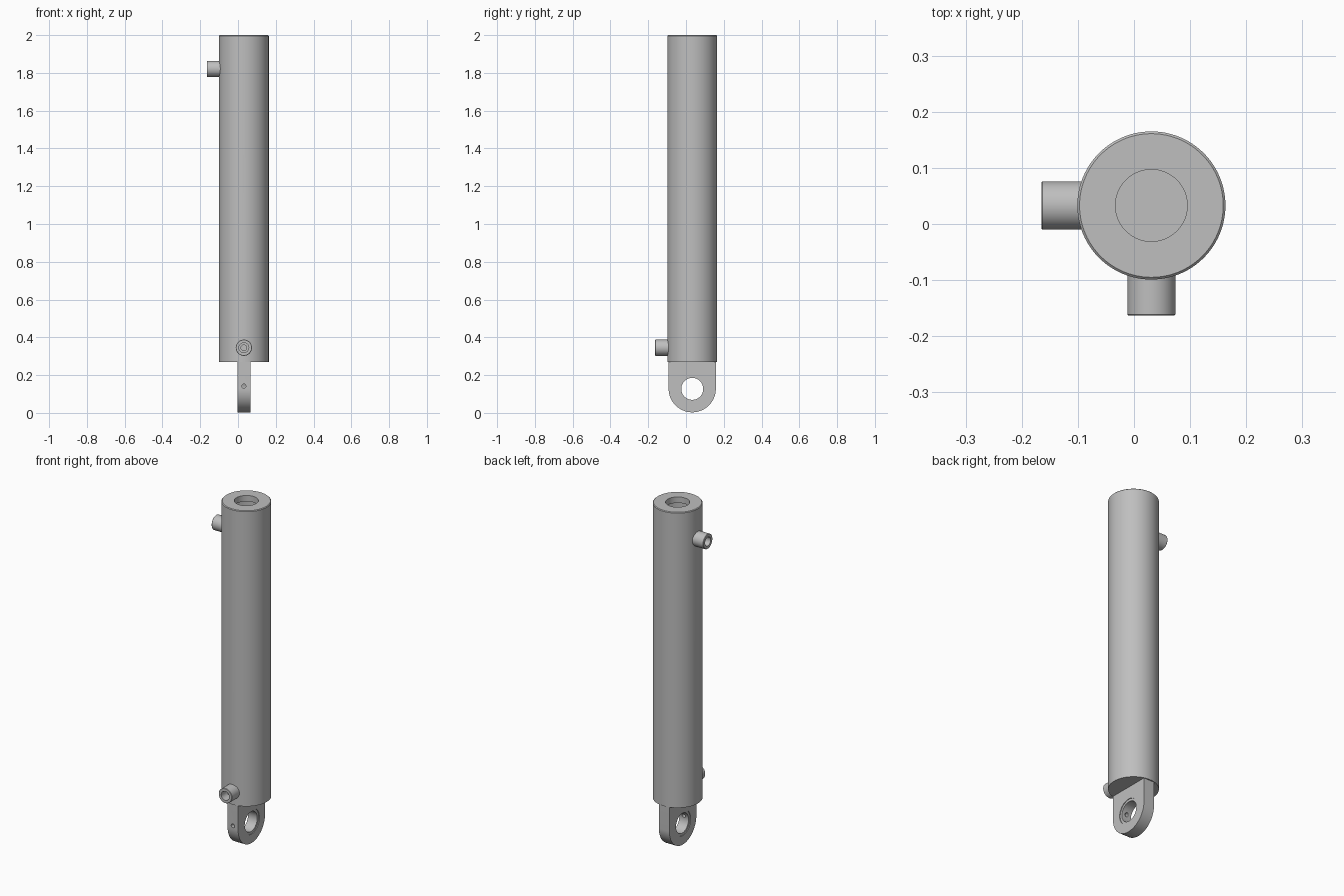
import bpy, bmesh, math
from mathutils import Matrix, Vector

cube = bpy.data.objects.get("Cube")
if cube:
    bpy.data.objects.remove(cube, do_unlink=True)

AXIS = Vector((0.031, 0.033, 0))   # barrel axis
EYE_Z = 0.127                      # height of the mounting eye centre

steel = bpy.data.materials.new("plain_grey_steel")
steel.use_nodes = True
GREY = (0.52, 0.52, 0.52, 1)
steel.diffuse_color = GREY
steel.node_tree.nodes["Principled BSDF"].inputs["Base Color"].default_value = GREY


def finish(name, bm):
    bmesh.ops.remove_doubles(bm, verts=bm.verts, dist=1e-5)
    bmesh.ops.recalc_face_normals(bm, faces=bm.faces)
    mesh = bpy.data.meshes.new(name)
    bm.to_mesh(mesh)
    bm.free()
    obj = bpy.data.objects.new(name, mesh)
    bpy.context.collection.objects.link(obj)
    mesh.materials.append(steel)
    return obj


def lathe(name, profile, origin, direction, steps=64):
    """Spin a closed (radius, distance) profile about a line."""
    bm = bmesh.new()
    verts = [bm.verts.new((r, 0, d)) for r, d in profile]
    edges = [bm.edges.new((v, verts[i - 1])) for i, v in enumerate(verts)]
    bmesh.ops.spin(bm, geom=verts + edges, cent=(0, 0, 0), axis=(0, 0, 1),
                   angle=math.tau, steps=steps, use_merge=True)
    turn = Vector(direction).to_track_quat("Z", "Y").to_matrix().to_4x4()
    bm.transform(Matrix.Translation(origin) @ turn)
    return finish(name, bm)


def rod(name, radius, start, end, steps=48):
    start, end = Vector(start), Vector(end)
    bm = bmesh.new()
    turn = (end - start).to_track_quat("Z", "Y").to_matrix().to_4x4()
    bmesh.ops.create_cone(bm, cap_ends=True, segments=steps, radius1=radius,
                          radius2=radius, depth=(end - start).length,
                          matrix=Matrix.Translation((start + end) / 2) @ turn)
    return finish(name, bm)


def cut(obj, cutter):
    cutter.hide_render = True
    mod = obj.modifiers.new("cut", "BOOLEAN")
    mod.operation, mod.solver, mod.object = "DIFFERENCE", "EXACT", cutter
    bpy.context.view_layer.objects.active = obj
    bpy.ops.object.modifier_apply(modifier=mod.name)


# Hollow barrel with a chamfered, bored head
barrel = lathe("barrel", [
    (0.0, 0.27), (0.132, 0.27), (0.132, 1.996), (0.128, 2.0), (0.064, 2.0),
    (0.064, 1.965), (0.1, 1.965), (0.1, 0.3), (0.0, 0.3)], AXIS, (0, 0, 1), 96)
parts, cutters = [barrel], []

# Stepped fluid ports, one low on the front and one high on the right
PORT = [(0.043, 0.105), (0.043, 0.194), (0.041, 0.196), (0.026, 0.196),
        (0.026, 0.14), (0.015, 0.14), (0.015, 0.105)]
for name, z, way in (("lower_port", 0.345, Vector((0, -1, 0))),
                     ("upper_port", 1.821, Vector((-1, 0, 0)))):
    base = AXIS + Vector((0, 0, z))
    hole = rod(name + "_cutter", 0.03, base + way * 0.05, base + way * 0.25)
    cut(barrel, hole)
    cutters.append(hole)
    parts.append(lathe(name, PORT, base, way, 48))

# Mounting eye: rounded plate below the barrel
HALF, R = 0.034, 0.125
bm = bmesh.new()
outline = [(R, 0.275 - EYE_Z)]
outline += [(R * math.cos(a), -R * math.sin(a))
            for a in (math.pi * i / 40 for i in range(41))]
outline.append((-R, 0.275 - EYE_Z))
face = bm.faces.new([bm.verts.new((AXIS.x - HALF, AXIS.y + y, EYE_Z + 0.001 + z))
                     for y, z in outline])
side = bmesh.ops.extrude_face_region(bm, geom=[face])
bmesh.ops.translate(bm, vec=(2 * HALF, 0, 0),
                    verts=[g for g in side["geom"] if isinstance(g, bmesh.types.BMVert)])
eye = finish("mounting_eye", bm)

# Bushing sitting just inside the eye
centre = AXIS + Vector((0, 0, EYE_Z))
sink = HALF - 0.004
bushing = lathe("eye_bushing", [(0.058, -sink), (0.073, -sink),
                                (0.073, sink), (0.058, sink)], centre, (1, 0, 0))
bore = rod("eye_cutter", 0.072, centre - Vector((0.1, 0, 0)),
           centre + Vector((0.1, 0, 0)), 64)
cut(eye, bore)

# Grease hole from the front edge into the bore
grease = rod("grease_cutter", 0.011, (AXIS.x, -0.2, 0.142), (AXIS.x, AXIS.y, 0.142), 24)
cut(eye, grease)
cut(bushing, grease)
parts += [eye, bushing]
cutters += [bore, grease]

for obj in cutters:
    bpy.data.objects.remove(obj, do_unlink=True)

# Smooth round walls, crisp edges
bpy.ops.object.select_all(action="DESELECT")
for obj in parts:
    obj.select_set(True)
bpy.context.view_layer.objects.active = barrel
bpy.ops.object.shade_smooth_by_angle(angle=math.radians(30))
